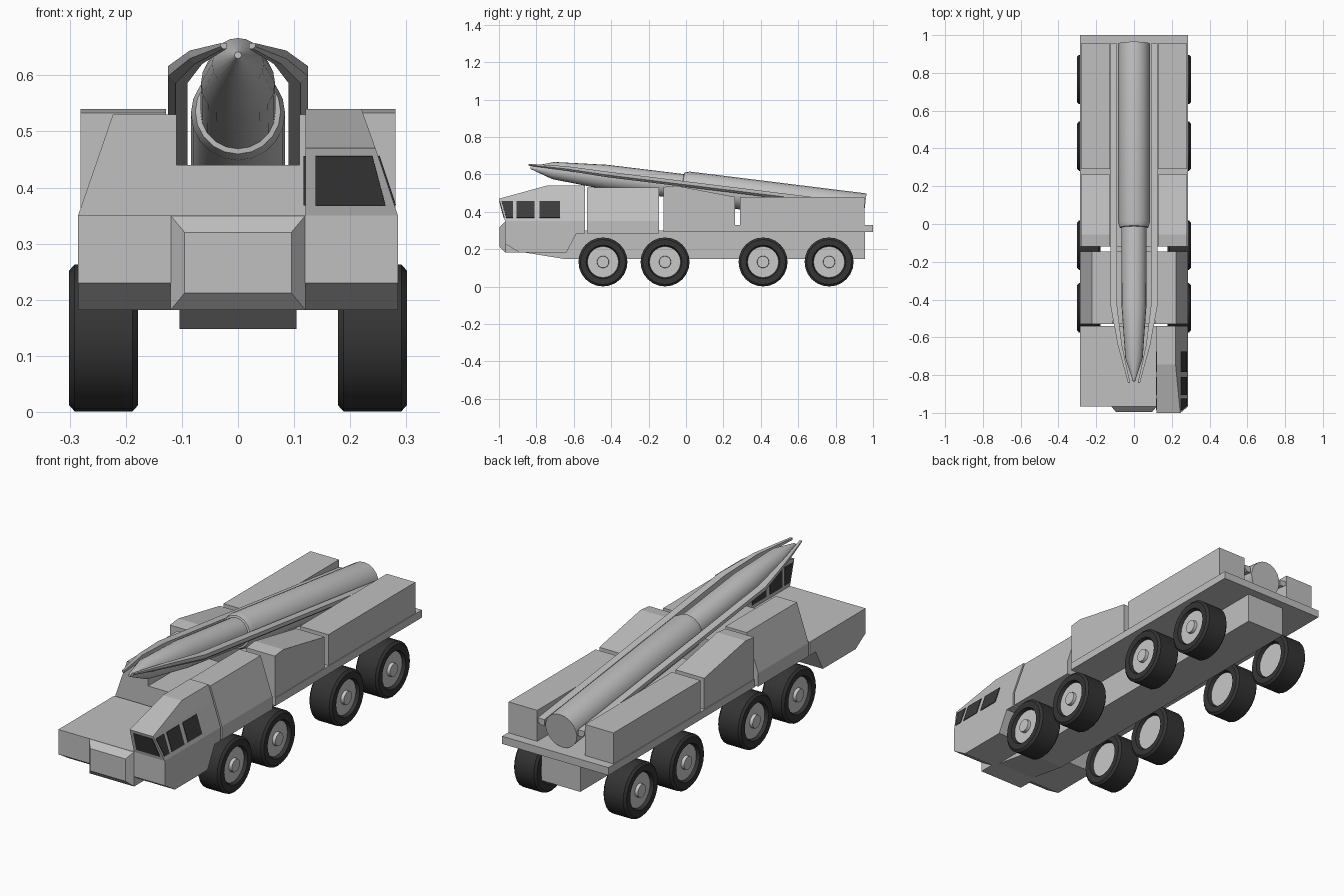
import bpy, bmesh, math
from mathutils import Vector

if "Cube" in bpy.data.objects:
    bpy.data.objects.remove(bpy.data.objects["Cube"])


def material(name, r, g, b):
    m = bpy.data.materials.new(name)
    m.diffuse_color = (r, g, b, 1)
    m.use_nodes = True
    m.node_tree.nodes["Principled BSDF"].inputs["Base Color"].default_value = m.diffuse_color
    return m


BODY = material("body grey", 0.53, 0.53, 0.53)
RIM = material("rim light grey", 0.58, 0.58, 0.58)
TYRE = material("tyre black", 0.035, 0.035, 0.035)
GLASS = material("window dark grey", 0.045, 0.045, 0.045)


def finish(name, bm, mat, smooth=None):
    bmesh.ops.recalc_face_normals(bm, faces=bm.faces[:])
    me = bpy.data.meshes.new(name)
    bm.to_mesh(me)
    bm.free()
    me.materials.append(mat)
    ob = bpy.data.objects.new(name, me)
    bpy.context.collection.objects.link(ob)
    if smooth:
        bpy.ops.object.select_all(action='DESELECT')
        bpy.context.view_layer.objects.active = ob
        ob.select_set(True)
        bpy.ops.object.shade_smooth_by_angle(angle=math.radians(smooth))
    return ob


def loft(name, rings, mat, smooth=None, closed=False):
    """Skin a list of equal-length point rings; cap both ends unless closed."""
    bm = bmesh.new()
    vs = [[bm.verts.new(p) for p in r] for r in rings]
    n = len(vs[0])
    pairs = list(zip(vs, vs[1:])) + ([(vs[-1], vs[0])] if closed else [])
    for a, b in pairs:
        for i in range(n):
            j = (i + 1) % n
            bm.faces.new((a[i], a[j], b[j], b[i]))
    if not closed:
        bm.faces.new(vs[0])
        bm.faces.new(vs[-1])
    return finish(name, bm, mat, smooth)


def along_x(name, yz, x0, x1, mat=BODY):
    return loft(name, [[(x, y, z) for y, z in yz] for x in (x0, x1)], mat)


def along_y(name, xz, y0, y1, mat=BODY):
    return loft(name, [[(x, y, z) for x, z in xz] for y in (y0, y1)], mat)


def lathe_x(name, prof, y, z, mat, n=24, closed=False):
    """Revolve (x, radius) points about an x-directed axis."""
    ang = [2 * math.pi * i / n for i in range(n)]
    rings = [[(x, y + r * math.sin(a), z + r * math.cos(a)) for a in ang] for x, r in prof]
    return loft(name, rings, mat, 35, closed)


def plate(name, pts, normal):
    nrm = Vector(normal).normalized()
    loft(name, [[Vector(p) + nrm * d for p in pts] for d in (-0.003, 0.003)], GLASS)


# chassis spine and rear platform
along_x("chassis", [(-0.89, 0.187), (-0.65, 0.148), (0.957, 0.148), (0.957, 0.3), (-0.89, 0.3)], -0.104, 0.104)
along_y("rear_platform", [(-0.285, 0.293), (0.285, 0.293), (0.285, 0.33), (-0.285, 0.33)], -0.12, 1.0)

# lower front body with undercut nose and wheel cutaway
along_x("front_body", [(-0.967, 0.35), (-0.967, 0.23), (-0.89, 0.182), (-0.64, 0.182),
                       (-0.585, 0.285), (-0.54, 0.285), (-0.54, 0.35)], -0.285, 0.285)


# raised panel on the nose
def rect(w, z0, z1, y):
    return [(-w, y, z0), (w, y, z0), (w, y, z1), (-w, y, z1)]


loft("nose_panel", [rect(0.12, 0.182, 0.35, -0.89), rect(0.12, 0.182, 0.35, -0.966),
                    rect(0.095, 0.212, 0.32, -0.996)], BODY)


# cab on the right side, windscreen leaning forward
def deck(z, x1, y0):
    return [(0.12, y0, z), (x1, y0, z), (x1, -0.54, z), (0.12, -0.54, z)]


loft("cab", [deck(0.35, 0.285, -0.967), deck(0.47, 0.245, -1.0), deck(0.54, 0.22, -0.745)], BODY)


def side_x(z):
    return 0.285 - (z - 0.35) / 3


def front_y(z):
    return -0.967 - (z - 0.35) * 0.275


Z0, Z1 = 0.368, 0.456
plate("windscreen", [(0.138, front_y(Z0), Z0), (side_x(Z0) - 0.016, front_y(Z0), Z0),
                     (side_x(Z1) - 0.01, front_y(Z1), Z1), (0.138, front_y(Z1), Z1)], (0, -1, -0.275))
for k, (a, b, c) in enumerate([(-0.962, -0.986, -0.925), (-0.905, -0.905, -0.81), (-0.783, -0.783, -0.675)]):
    for side, fx, nrm in (("outer", side_x, (1, 0, 0.333)), ("inner", lambda z: 0.12, (-1, 0, 0))):
        plate(f"{side}_window_{k + 1}", [(fx(Z0), a, Z0), (fx(Z0), c, Z0), (fx(Z1), c, Z1), (fx(Z1), b, Z1)], nrm)

# notched engine housing behind the cab
half = [(0.285, 0.285), (0.285, 0.35), (0.223, 0.53), (0.11, 0.53), (0.11, 0.44)]
along_y("engine_housing", half + [(-x, z) for x, z in reversed(half)], -0.53, -0.145)

# missile axis: height at a given y
SLOPE = 0.1236


def axis_z(y):
    return 0.415 + (0.955 - y) * SLOPE


for s, tag in ((-1, "left"), (1, "right")):
    # side lockers
    along_x(f"{tag}_middle_locker", [(-0.12, 0.33), (-0.12, 0.533), (-0.055, 0.54), (0.262, 0.48), (0.262, 0.33)],
            s * 0.128, s * 0.281)
    along_x(f"{tag}_rear_locker", [(0.29, 0.33), (0.29, 0.48), (0.955, 0.48), (0.955, 0.33)], s * 0.128, s * 0.281)

    # launch rails that close in around the nose
    rings = []
    for y, xi, xo, zb, zt in [(0.955, 0.09, 0.125, 0, 0.03), (-0.43, 0.09, 0.125, 0, 0.03),
                              (-0.64, 0.064, 0.086, 0.008, 0.032), (-0.843, 0.02, 0.031, 0.01, 0.02)]:
        z, w, h = axis_z(y), xo - xi, zt - zb
        rings.append([(s * xi, y, z + zb), (s * (xo - 0.4 * w), y, z + zb), (s * xo, y, z + zb + 0.4 * h),
                      (s * xo, y, z + zt), (s * xi, y, z + zt)])
    loft(f"{tag}_launch_rail", rings, BODY)

    # wheels
    for k, y in enumerate((-0.444, -0.112, 0.412, 0.765)):
        z = 0.132
        tyre = [(0.195, 0.083), (0.179, 0.09), (0.178, 0.12), (0.188, 0.131),
                (0.291, 0.131), (0.301, 0.12), (0.3, 0.09), (0.285, 0.083)]
        lathe_x(f"{tag}_tyre_{k + 1}", [(s * x, r) for x, r in tyre], y, z, TYRE, closed=True)
        lathe_x(f"{tag}_rim_{k + 1}", [(s * 0.195, 0.084), (s * 0.285, 0.084)], y, z, RIM)
        lathe_x(f"{tag}_hub_{k + 1}", [(s * 0.28, 0.033), (s * 0.3, 0.031)], y, z, RIM, 16)

# missile: revolved profile of (y, radius) around the tilted axis
prof = [(-0.832, 0.006), (-0.71, 0.046), (-0.43, 0.066), (-0.02, 0.067),
        (-0.018, 0.076), (0.01, 0.084), (0.955, 0.084)]
d = Vector((0, 1, -SLOPE)).normalized()
up = Vector((0, SLOPE, 1)).normalized()
rings = []
for y, r in prof:
    c = Vector((0, y, axis_z(y)))
    rings.append([c + Vector((1, 0, 0)) * r * math.sin(a) + up * r * math.cos(a)
                  for a in (2 * math.pi * i / 20 for i in range(20))])
loft("missile", rings, BODY, 30)
